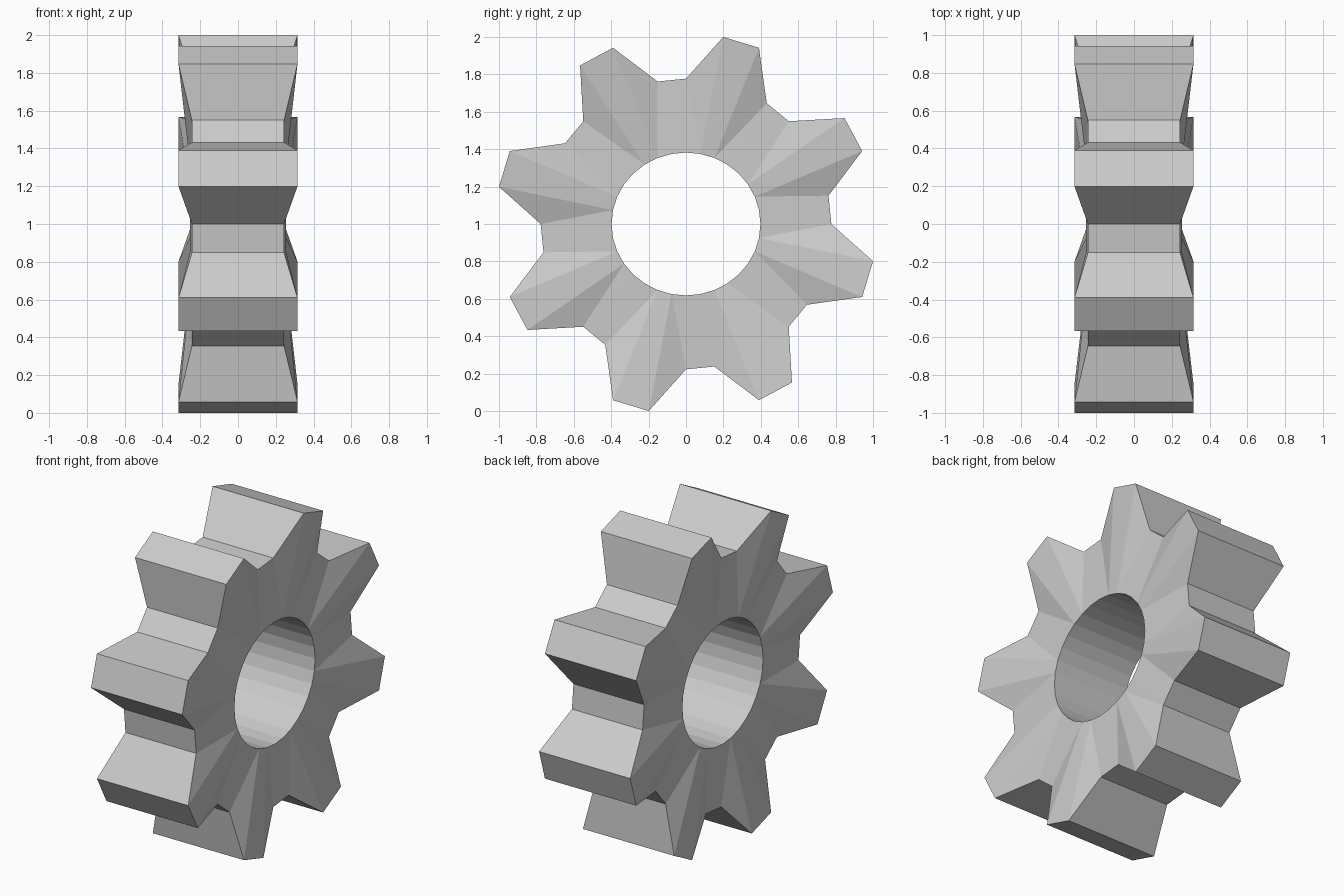
import bpy, bmesh
from math import sin, cos, radians

if "Cube" in bpy.data.objects:
    bpy.data.objects.remove(bpy.data.objects["Cube"])

N = 32                       # four outline points per tooth, eight teeth
TIP_R, ROOT_R = 1.0196, 0.777
TIP_X, ROOT_X, BORE_X = 0.315, 0.244, 0.254
BORE_Y, BORE_Z = 0.398, 0.382

bm = bmesh.new()


def is_tip(i):
    return i % 4 in (1, 2)


def ring(side):
    """Outer toothed outline and bore outline on one side of the gear."""
    outer, inner = [], []
    for i in range(N):
        a = radians(360 / N * i)
        r, x = (TIP_R, TIP_X) if is_tip(i) else (ROOT_R, ROOT_X)
        outer.append(bm.verts.new((side * x, r * sin(a), 1 + r * cos(a))))
        inner.append(bm.verts.new((side * BORE_X, BORE_Y * sin(a), 1 + BORE_Z * cos(a))))
    return outer, inner


ro, ri = ring(1)
lo, li = ring(-1)
for i in range(N):
    j = (i + 1) % N
    # tooth rim and bore wall
    bm.faces.new((ro[i], ro[j], lo[j], lo[i]))
    bm.faces.new((ri[i], li[i], li[j], ri[j]))
    # side faces, flank quads split from the root to the bore below the tip
    for o, n in ((ro, ri), (lo, li)):
        if is_tip(i) == is_tip(j):
            bm.faces.new((o[i], o[j], n[j], n[i]))
        elif is_tip(i):
            bm.faces.new((o[i], o[j], n[i]))
            bm.faces.new((o[j], n[j], n[i]))
        else:
            bm.faces.new((o[i], o[j], n[j]))
            bm.faces.new((o[i], n[j], n[i]))

bmesh.ops.recalc_face_normals(bm, faces=bm.faces[:])
mesh = bpy.data.meshes.new("gear")
bm.to_mesh(mesh)
bm.free()
gear = bpy.data.objects.new("gear", mesh)
bpy.context.collection.objects.link(gear)
